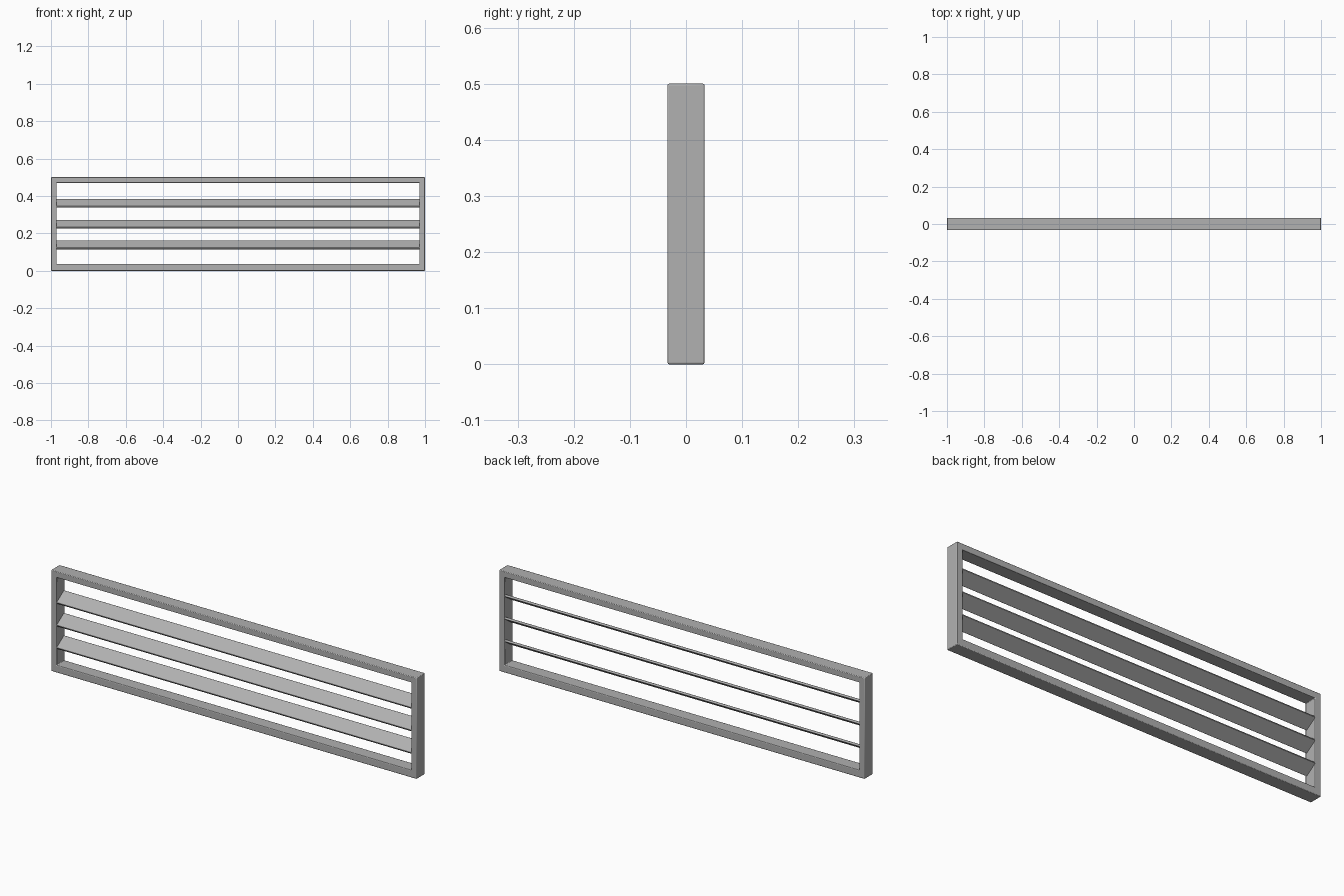
import bpy, math

if "Cube" in bpy.data.objects:
    bpy.data.objects.remove(bpy.data.objects["Cube"])

W, D, H = 2.0, 0.066, 0.5        # overall size
SIDE, TOP, BOT = 0.03, 0.03, 0.036  # border widths

# Dark grey paint
grey = bpy.data.materials.new("dark_grey")
grey.diffuse_color = (0.44, 0.44, 0.44, 1)
grey.use_nodes = True
grey.node_tree.nodes["Principled BSDF"].inputs["Base Color"].default_value = grey.diffuse_color


def finish(ob, width):
    ob.data.materials.append(grey)
    m = ob.modifiers.new("bevel", 'BEVEL')
    m.width = width
    m.segments = 2
    m.limit_method = 'ANGLE'
    bpy.context.view_layer.objects.active = ob
    ob.select_set(True)
    bpy.ops.object.shade_smooth_by_angle(angle=math.radians(35))
    ob.select_set(False)


def make_mesh(name, verts, faces):
    me = bpy.data.meshes.new(name)
    me.from_pydata(verts, [], faces)
    ob = bpy.data.objects.new(name, me)
    bpy.context.collection.objects.link(ob)
    return ob


# Rectangular frame: outer and inner loops, front and back
outer = [(-W/2, 0), (W/2, 0), (W/2, H), (-W/2, H)]
inner = [(-W/2 + SIDE, BOT), (W/2 - SIDE, BOT),
         (W/2 - SIDE, H - TOP), (-W/2 + SIDE, H - TOP)]
verts = [(x, y, z) for y in (-D/2, D/2) for loop in (outer, inner) for x, z in loop]
faces = []
for i in range(4):
    j = (i + 1) % 4
    faces += [(i, j, 4 + j, 4 + i),              # front
              (8 + j, 8 + i, 12 + i, 12 + j),    # back
              (j, i, 8 + i, 8 + j),              # outside
              (4 + i, 4 + j, 12 + j, 12 + i)]    # opening
finish(make_mesh("frame", verts, faces), 0.003)

# Three tilted slats, low at the front and high at the back
for k, z in enumerate((0.138, 0.249, 0.361)):
    bpy.ops.mesh.primitive_cube_add(size=1, location=(0, 0, z),
                                    rotation=(math.radians(34), 0, 0))
    slat = bpy.context.object
    slat.name = f"slat_{k + 1}"
    slat.scale = (W - 2 * SIDE + 0.01, 0.07, 0.011)
    bpy.ops.object.transform_apply(location=False, rotation=False, scale=True)
    finish(slat, 0.0015)
